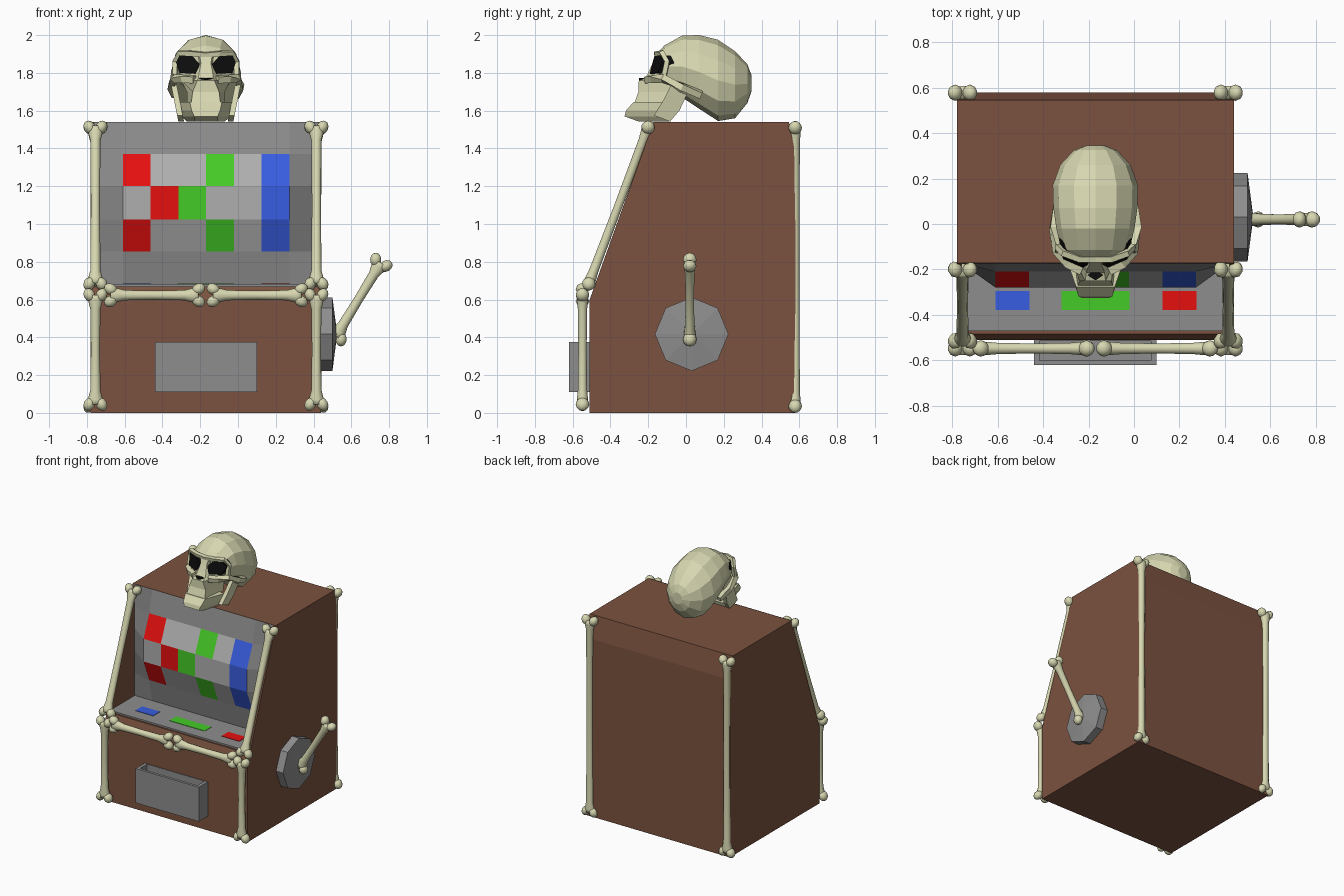
import bpy, bmesh, math
from mathutils import Vector, Matrix

if "Cube" in bpy.data.objects:
    bpy.data.objects.remove(bpy.data.objects["Cube"])

CX = -0.17            # cabinet and skull centre line


def material(name, r, g, b):
    m = bpy.data.materials.new(name)
    m.diffuse_color = (r, g, b, 1)
    m.use_nodes = True
    m.node_tree.nodes["Principled BSDF"].inputs["Base Color"].default_value = m.diffuse_color
    return m


BROWN = material("brown", .2, .085, .05)
GREY = material("grey", .27, .27, .27)
LIGHT = material("light_grey", .43, .43, .43)
BONE = material("bone", .68, .68, .44)
BLACK = material("black", .004, .004, .004)
RED = material("red", .8, .005, .005)
GREEN = material("green", .06, .6, .02)
BLUE = material("blue", .04, .11, .75)


def finish(name, bm, mat):
    bmesh.ops.recalc_face_normals(bm, faces=bm.faces)
    me = bpy.data.meshes.new(name)
    bm.to_mesh(me)
    bm.free()
    me.materials.append(mat)
    ob = bpy.data.objects.new(name, me)
    bpy.context.collection.objects.link(ob)
    return ob


def add_loft(bm, rings):
    vs = [[bm.verts.new(p) for p in r] for r in rings]
    n = len(vs[0])
    for a, b in zip(vs, vs[1:]):
        for i in range(n):
            j = (i + 1) % n
            bm.faces.new((a[i], a[j], b[j], b[i]))
    bm.faces.new(vs[0])
    bm.faces.new(vs[-1])


def loft(name, rings, mat):
    bm = bmesh.new()
    add_loft(bm, rings)
    return finish(name, bm, mat)


def prism(name, profile, x0, x1, mat):
    """Extrude a (y, z) profile along x."""
    return loft(name, [[(x, y, z) for y, z in profile] for x in (x0, x1)], mat)


def box(name, x0, x1, y0, y1, z0, z1, mat):
    return prism(name, [(y0, z0), (y1, z0), (y1, z1), (y0, z1)], x0, x1, mat)


def cut(ob, cutter):
    mod = ob.modifiers.new("cut", 'BOOLEAN')
    mod.operation, mod.object, mod.solver = 'DIFFERENCE', cutter, 'EXACT'
    bpy.context.view_layer.objects.active = ob
    bpy.ops.object.modifier_apply(modifier="cut")
    bpy.data.objects.remove(cutter)


# cabinet with a recess for the screen and button ledge
X0, X1 = CX - .61, CX + .61
I0, I1 = CX - .59, CX + .59
cabinet = prism("cabinet", [(-.51, 0), (.58, 0), (.58, 1.37), (.545, 1.54),
                            (-.172, 1.54), (-.51, .6)], X0, X1, BROWN)
cut(cabinet, box("recess_cutter", I0, I1, -.7, -.17, .67, 1.7, BROWN))

# bulging screen: outer frame plus 6 x 3 coloured cells
xs = [I0] + [-.61 + .147 * i for i in range(7)] + [I1]
zs = [1.54, 1.37, 1.2, 1.025, .855, .682]
ys = [-.173, -.21, -.28, -.28, -.21, -.173]
cells = ["RWWGWB", "WRGWWB", "RWWGWB"]
bm = bmesh.new()
grid = [[bm.verts.new((x, -.173 if i in (0, 8) else y, z)) for i, x in enumerate(xs)]
        for y, z in zip(ys, zs)]
for r in range(5):
    for c in range(8):
        f = bm.faces.new((grid[r][c], grid[r + 1][c], grid[r + 1][c + 1], grid[r][c + 1]))
        if 0 < r < 4 and 0 < c < 7:
            f.material_index = 1 + "WRGB".index(cells[r - 1][c - 1])
screen = finish("screen", bm, GREY)
for m in (LIGHT, RED, GREEN, BLUE):
    screen.data.materials.append(m)

# button ledge
box("button_ledge", I0, I1, -.472, -.172, .668, .682, GREY)
for name, a, b, m in (("blue_button", -.61, -.46, BLUE), ("green_button", -.32, -.02, GREEN),
                      ("red_button", .125, .275, RED)):
    box(name, a, b, -.378, -.295, .68, .685, m)

# open coin tray
tray = box("coin_tray", -.44, .1, -.62, -.505, .11, .375, GREY)
cut(tray, box("tray_cutter", -.415, .075, -.6, -.515, .14, .5, GREY))

# octagonal lever hub with a shallow pointed face
def octagon(x, r):
    return [(x, .03 + r * math.sin(k * math.pi / 4), .417 + r * math.cos(k * math.pi / 4))
            for k in range(8)]


loft("lever_hub", [octagon(.435, .195), octagon(.5, .195), octagon(.525, .003)], GREY)


# bones: tapered shaft with two lobes at each end
def bone(name, p, q, side):
    p, q = Vector(p), Vector(q)
    L = (q - p).length
    az = (q - p) / L
    ax = Vector(side)
    ax = (ax - az * ax.dot(az)).normalized()
    ay = az.cross(ax)
    M = Matrix((ax, ay, az)).transposed().to_4x4()
    M.translation = p
    prof = [(.035, .044, .03), (.06, .04, .031), (.11, .027, .026)]
    prof += [(L / 2, .024, .023)] + [(L - t, a, b) for t, a, b in reversed(prof)]
    bm = bmesh.new()
    add_loft(bm, [[(a * math.cos(k * math.pi / 5), b * math.sin(k * math.pi / 5), t)
                   for k in range(10)] for t, a, b in prof])
    for z, d in ((.036, 1), (L - .036, -1)):
        for s in (-1, 1):
            lobe = Matrix.Translation((s * .032, 0, z)) @ Matrix.Rotation(s * d * -.5, 4, 'Y') \
                @ Matrix.Diagonal((.031, .036, .037, 1))
            bmesh.ops.create_uvsphere(bm, u_segments=10, v_segments=6, radius=1, matrix=lobe)
    bmesh.ops.transform(bm, matrix=M, verts=bm.verts)
    for f in bm.faces:
        f.smooth = True
    return finish(name, bm, BONE)


for tag, x in (("left", -.755), ("right", .415)):
    bone("back_bone_" + tag, (x, .578, 0), (x, .578, 1.545), (1, 0, 0))
    bone("slanted_bone_" + tag, (x, -.527, .65), (x, -.188, 1.545), (1, 0, 0))
    bone("front_bone_" + tag, (x, -.548, .01), (x, -.548, .66), (1, 0, 0))
bone("cross_bone_left", (-.71, -.548, .623), (-.173, -.548, .623), (0, 0, 1))
bone("cross_bone_right", (-.167, -.548, .623), (.37, -.548, .623), (0, 0, 1))
bone("lever_bone", (.50, .02, .375), (.775, .02, .825), (1, 0, 0))

# skull: cranium lofted front to back (y, bottom, top, half width)
stations = [(-.145, 1.78, 1.91, .115), (-.115, 1.72, 1.945, .15), (-.02, 1.67, 1.998, .172),
            (.07, 1.61, 2.0, .185), (.17, 1.545, 1.975, .188), (.26, 1.56, 1.915, .155),
            (.325, 1.64, 1.845, .095), (.346, 1.7, 1.79, .04)]
loft("cranium", [[(CX + w * math.cos(k * math.pi / 6), y,
                   (a + b) / 2 + (b - a) / 2 * math.sin(k * math.pi / 6)) for k in range(12)]
                 for y, a, b, w in stations], BONE)


# face blocks lofted by height (z, front y, front half width, back y, back half width)
def block(name, levels):
    loft(name, [[(CX - fw, fy, z), (CX + fw, fy, z), (CX + bw, by, z), (CX - bw, by, z)]
                for z, fy, fw, by, bw in levels], BONE)


block("nose_and_upper_jaw", [(1.9, -.16, .035, -.08, .06), (1.85, -.178, .026, -.08, .06),
                             (1.8, -.2, .036, -.08, .12), (1.772, -.215, .04, -.07, .135),
                             (1.76, -.25, .045, -.07, .13), (1.7, -.252, .07, -.07, .1),
                             (1.635, -.275, .078, -.08, .1)])
block("lower_jaw", [(1.542, -.25, .06, -.09, .1), (1.57, -.325, .062, -.08, .13),
                    (1.6, -.318, .075, -.09, .14), (1.645, -.278, .085, -.12, .14)])
loft("nose_hole", [[(CX - .035, -.225, z), (CX, -.248, z), (CX + .035, -.225, z), (CX, -.2, z)]
                   for z in (1.75, 1.774)], BLACK)


def bar(name, pts, r):
    """Square-section bar through the points, flat shaded."""
    pts = [Vector(p) for p in pts]
    rings = []
    for i, p in enumerate(pts):
        t = (pts[min(i + 1, len(pts) - 1)] - pts[max(i - 1, 0)]).normalized()
        u = t.cross(Vector((.1, 1, .2))).normalized()
        v = t.cross(u)
        rings.append([p + r * (u * math.cos(a) + v * math.sin(a))
                      for a in (math.pi * (.25 + .5 * k) for k in range(4))])
    return loft(name, rings, BONE)


# paired face parts
for tag, s in (("right", 1), ("left", -1)):
    def at(pts):
        return [(CX + s * x, y, z) for x, y, z in pts]
    eye = [(.032, -.178, 1.845), (.07, -.168, 1.888), (.14, -.142, 1.893),
           (.158, -.122, 1.855), (.14, -.155, 1.8), (.055, -.192, 1.795)]
    loft("eye_socket_" + tag, [at(eye), at([(x, y + .06, z) for x, y, z in eye])], BLACK)
    bar("brow_" + tag, at([(.0, -.155, 1.895), (.07, -.155, 1.902), (.14, -.128, 1.905),
                           (.164, -.1, 1.86), (.164, -.115, 1.79)]), .018)
    bar("cheekbone_" + tag, at([(.06, -.205, 1.765), (.12, -.175, 1.768), (.165, -.12, 1.77),
                                (.183, -.02, 1.725), (.165, .08, 1.685)]), .025)
    ramus = [(-.17, 1.575), (-.085, 1.542), (-.035, 1.6), (.005, 1.685),
             (-.035, 1.7), (-.08, 1.735), (-.12, 1.655)]
    loft("jaw_hinge_" + tag, [at([(x + (z - 1.54) * .2, y, z) for y, z in ramus])
                              for x in (.115, .145)], BONE)
